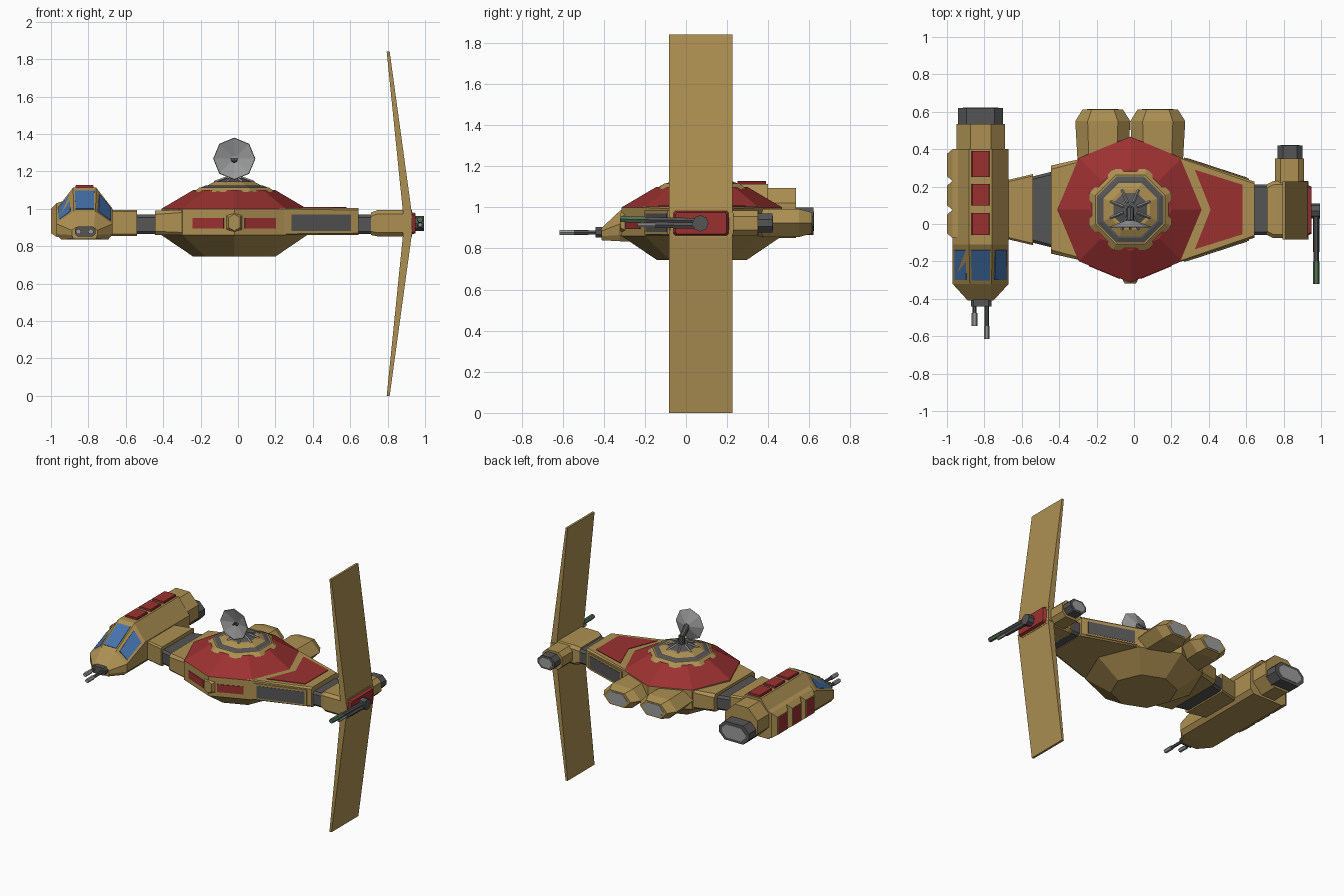
import bpy, bmesh
from math import cos, sin, pi
from mathutils import Vector as V

if "Cube" in bpy.data.objects:
    bpy.data.objects.remove(bpy.data.objects["Cube"])

COLORS = {"tan": (0.42, 0.28, 0.085), "red": (0.33, 0.03, 0.03), "blue": (0.06, 0.17, 0.42),
          "dark": (0.09, 0.09, 0.09), "grey": (0.33, 0.33, 0.33), "green": (0.08, 0.16, 0.09)}
MATS = {}
for key, c in COLORS.items():
    MATS[key] = bpy.data.materials.new(key)
    MATS[key].diffuse_color = (*c, 1)


def loft(name, rings, color):
    """Skin a list of equal-length rings and cap both ends."""
    bm = bmesh.new()
    vs = [[bm.verts.new(p) for p in r] for r in rings]
    n = len(rings[0])
    for a, b in zip(vs, vs[1:]):
        for i in range(n):
            bm.faces.new((a[i], a[(i + 1) % n], b[(i + 1) % n], b[i]))
    bm.faces.new(vs[0])
    bm.faces.new(vs[-1])
    bmesh.ops.recalc_face_normals(bm, faces=bm.faces)
    me = bpy.data.meshes.new(name)
    bm.to_mesh(me)
    bm.free()
    me.materials.append(MATS[color])
    ob = bpy.data.objects.new(name, me)
    bpy.context.collection.objects.link(ob)
    return ob


def octagon(r, z, rot=0.0, n=8):
    return [V((CX + r * cos(rot + 2 * pi * i / n), CY + r * sin(rot + 2 * pi * i / n), z)) for i in range(n)]


def box_ring(axis, pos, c, z0, z1, h, ch):
    """Chamfered rectangle across the x or y axis, centred on c."""
    pts = [(h - ch, z0), (h, z0 + ch), (h, z1 - ch), (h - ch, z1),
           (ch - h, z1), (-h, z1 - ch), (-h, z0 + ch), (ch - h, z0)]
    return [V((pos, c + u, z)) if axis == "x" else V((c + u, pos, z)) for u, z in pts]


def rod(name, p, q, r, color, n=8, r2=None):
    p, q = V(p), V(q)
    rot = (q - p).to_track_quat("Z", "Y")
    ring = [rot @ V((cos(2 * pi * i / n), sin(2 * pi * i / n), 0)) for i in range(n)]
    return loft(name, [[p + r * d for d in ring], [q + (r2 or r) * d for d in ring]], color)


def plate(name, pts, t, color, centre):
    """Thin polygon plate standing t proud of a surface, facing away from centre."""
    pts = [V(p) for p in pts]
    nrm = (pts[1] - pts[0]).cross(pts[2] - pts[0]).normalized()
    if nrm.dot(pts[0] - V(centre)) < 0:
        nrm = -nrm
    return loft(name, [[p - nrm * 0.01 for p in pts], [p + nrm * t for p in pts]], color)


def panel(name, quad, u0, u1, v0, v1, t, color, centre):
    a, b, c, d = [V(p) for p in quad]
    at = lambda u, v: a.lerp(b, u).lerp(d.lerp(c, u), v)
    return plate(name, [at(u0, v0), at(u1, v0), at(u1, v1), at(u0, v1)], t, color, centre)


CX, CY = -0.02, 0.077
MID = (CX, CY, 0.93)

# Saucer hull
loft("hull_underside", [octagon(0.22, 0.745), octagon(0.39, 0.86)], "tan")
loft("hull_band", [octagon(0.39, 0.86), octagon(0.39, 1.0)], "tan")
loft("hull_top", [octagon(0.39, 1.0), octagon(0.22, 1.10)], "red")
low, top = octagon(0.39, 0.86), octagon(0.39, 1.0)
for i, (u0, u1) in ((5, (0.2, 0.8)), (6, (0.2, 0.8))):
    panel("hull_red_strip", (low[i], low[i + 1], top[i + 1], top[i]), u0, u1, 0.25, 0.65, 0.004, "red", MID)
loft("hull_bow_trim", [[V((CX + x * k, y, 0.927 + z * k)) for x, z in
     ((0, .075), (.05, .045), (.05, -.045), (0, -.075), (-.05, -.045), (-.05, .045))]
     for y, k in ((-0.28, 1), (-0.318, 0.6))], "tan")

# Turret rings on the roof
R = pi / 8
for nm, r0, z0, r1, z1, col in (("turret_base", .235, 1.09, .20, 1.115, "tan"), ("turret_dark_ring", .205, 1.11, .165, 1.125, "dark"),
                                ("turret_inner_ring", .165, 1.12, .115, 1.145, "tan"), ("turret_core", .11, 1.14, .04, 1.165, "dark")):
    loft(nm, [octagon(r0, z0, R), octagon(r1, z1, R)], col)
for p, q in zip(octagon(0.115, 1.143, R), octagon(0.04, 1.168, R)):
    rod("turret_rib", p, q, 0.007, "grey", 4)

# Dish antenna
rod("dish_mast", (CX, CY, 1.14), (CX, CY, 1.22), 0.022, "dark")
rod("dish_arm", (CX, CY, 1.21), (CX, 0.01, 1.27), 0.02, "dark")
dish = [[V((CX + r * cos(k * pi / 4), y, 1.268 + r * sin(k * pi / 4))) for k in range(8)]
        for r, y in ((0.02, 0.02), (0.113, -0.015), (0.11, -0.02), (0.015, 0.01))]
loft("dish", dish, "grey")
rod("dish_feed", (CX, 0.01, 1.268), (CX, -0.03, 1.268), 0.006, "dark", 6)

# Twin rear engines
for side in (-1, 1):
    x = CX + 0.147 * side
    def hexa(y, w, h):
        return [V((x + w * a, y, 0.924 + h * b)) for a, b in ((1, 0), (.55, 1), (-.55, 1), (-1, 0), (-.55, -1), (.55, -1))]
    loft("rear_engine", [hexa(0.25, 0.13, 0.068), hexa(0.55, 0.147, 0.068), hexa(0.612, 0.108, 0.052)], "tan")
    loft("rear_engine_glow", [hexa(0.60, 0.085, 0.042), hexa(0.615, 0.085, 0.042)], "grey")

# Left connector to the cabin
loft("left_shoulder", [box_ring("x", -0.2, CY, 0.86, 0.998, 0.29, 0.01), box_ring("x", -0.445, CY, 0.86, 0.99, 0.235, 0.02)], "tan")
loft("left_joint", [box_ring("x", -0.43, CY, 0.865, 0.97, 0.205, 0.015), box_ring("x", -0.55, CY, 0.865, 0.97, 0.175, 0.015)], "dark")
loft("left_collar", [box_ring("x", -0.54, CY, 0.855, 0.995, 0.19, 0.01), box_ring("x", -0.69, CY, 0.855, 0.995, 0.155, 0.01)], "tan")

# Right arm with roof panel and side windows
loft("right_arm", [box_ring("x", 0.2, CY, 0.86, 1.005, 0.295, 0.005), box_ring("x", 0.645, CY, 0.86, 1.005, 0.15, 0.012)], "tan")
plate("arm_roof_panel", [(0.58, 0.21, 1.005), (0.58, -0.055, 1.005), (0.325, -0.135, 1.005),
      (0.41, CY, 1.005), (0.325, 0.29, 1.005)], 0.004, "red", (0.4, CY, 0.9))
for s in (-1, 1):
    a, b = (0.2, CY + s * 0.295), (0.645, CY + s * 0.15)
    quad = ((*a, 0.86), (*b, 0.86), (*b, 1.005), (*a, 1.005))
    panel("arm_window_frame", quad, 0.15, 0.93, 0.06, 0.86, 0.006, "tan", MID)
    panel("arm_window", quad, 0.19, 0.90, 0.14, 0.76, 0.008, "dark", MID)
loft("right_joint", [box_ring("x", 0.63, CY, 0.865, 0.97, 0.135, 0.015), box_ring("x", 0.73, CY, 0.865, 0.97, 0.135, 0.015)], "dark")

# Wing hub, thruster and blades
loft("wing_hub", [box_ring("x", 0.71, CY, 0.86, 0.98, 0.135, 0.02), box_ring("x", 0.745, CY, 0.853, 0.993, 0.153, 0.02),
                  box_ring("x", 0.93, CY, 0.853, 0.993, 0.153, 0.02)], "tan")
loft("hub_red_plate", [box_ring("x", 0.92, CY - .004, 0.86, 0.985, 0.14, 0.01), box_ring("x", 0.95, CY - .004, 0.87, 0.975, 0.125, 0.01)], "red")
loft("hub_thruster", [box_ring("y", y, 0.832, 0.86, 0.985, 0.078, 0.03) for y in (0.2, 0.35)], "tan")
loft("hub_nozzle", [box_ring("y", y, 0.834, 0.877, 0.97, 0.067, 0.03) for y in (0.34, 0.42)], "dark")
loft("hub_nozzle_glow", [box_ring("y", y, 0.834, 0.89, 0.957, 0.052, 0.025) for y in (0.41, 0.423)], "grey")
for s in (-1, 1):
    rings = [[V((x, y, 0.92 + s * h)) for x, y in ((x0, -.083), (x1, -.083), (x1, .227), (x0, .227))]
             for h, x0, x1 in ((0.03, 0.885, 0.933), (0.92, 0.795, 0.811))]
    loft("wing_blade", rings, "tan")

# Side gun on the hub
rod("side_gun_pivot", (0.94, 0.07, 0.922), (0.995, 0.07, 0.922), 0.04, "dark")
for nm, z0, z1, y0, y1, col, r in (("side_gun_upper_barrel", .935, .94, .07, -.2, "dark", .015), ("side_gun_upper_muzzle", .94, .943, -.2, -.32, "green", .017),
                                   ("side_gun_lower_barrel", .91, .915, .07, -.15, "dark", .017), ("side_gun_lower_muzzle", .915, .915, -.15, -.235, "grey", .011)):
    rod(nm, (0.974, y0, z0), (0.974, y1, z1), r, col, 6)

# Cabin
KX = -0.82
def cabin_ring(y, wb, w, wt, z0, z1, z2, z3):
    return [V((KX + u, y, z)) for u, z in ((wb, z0), (w, z1), (w, z2), (wt, z3), (-wt, z3), (-w, z2), (-w, z1), (-wb, z0))]
cab = [cabin_ring(0.40, .125, .15, .062, .835, .865, 1.0, 1.113), cabin_ring(-0.11, .125, .15, .062, .835, .865, 1.0, 1.113),
       cabin_ring(-0.32, .125, .15, .058, .835, .865, .92, .985), cabin_ring(-0.41, .06, .068, .05, .84, .86, .885, .90)]
loft("cabin", cab, "tan")
for i, (u0, u1) in ((2, (.14, .82)), (3, (.08, .92)), (4, (.18, .86))):
    panel("cabin_window", (cab[1][i], cab[1][i + 1], cab[2][i + 1], cab[2][i]), u0, u1, 0.14, 0.9, 0.004, "blue", (KX, -0.1, 0.9))
for y0, y1 in ((0.25, 0.39), (0.10, 0.215), (-0.06, 0.06)):
    loft("cabin_roof_panel", [box_ring("y", y, KX, 1.10, 1.128, 0.048, 0.004) for y in (y0, y1)], "red")

# Armour slabs on the cabin's outer side
for y0, y1 in ((0.23, 0.40), (0.075, 0.23), (-0.075, 0.075)):
    slab = [[V((x, y, z)) for y, z in ((y0 + i, b), (y1 - i, b), (y1 - i, t), (y0 + i, t))]
            for x, i, b, t in ((-0.94, 0, 0.85, 1.04), (-0.97, 0, 0.85, 1.03), (-1.0, 0.025, 0.87, 1.0))]
    loft("cabin_side_armour", slab, "tan")
    panel("cabin_side_panel", slab[2], 0.08, 0.92, 0.05, 0.95, 0.0, "red", (KX, 0.2, 0.93)).location.x = -0.001

# Cabin rear thruster
loft("cabin_tail", [box_ring("y", y, KX, 0.85, 1.095, 0.13, 0.075) for y in (0.39, 0.535)], "tan")
loft("cabin_nozzle", [box_ring("y", y, KX, 0.865, 1.0, 0.12, 0.045) for y in (0.52, 0.62)], "dark")
loft("cabin_nozzle_glow", [box_ring("y", y, KX, 0.885, 0.98, 0.095, 0.035) for y in (0.61, 0.623)], "grey")

# Nose guns
loft("nose_gun_mount", [box_ring("y", y, KX + .003, 0.853, 0.905, 0.055, 0.015) for y in (-0.39, -0.44)], "dark")
for x, y in ((-0.853, -0.545), (-0.787, -0.615)):
    rod("nose_gun_barrel", (x, -0.43, 0.878), (x, y + 0.06, 0.878), 0.011, "dark", 6)
    rod("nose_gun_muzzle", (x, y + 0.07, 0.878), (x, y, 0.878), 0.015, "grey", 6)

for m in bpy.data.materials:
    if m.users and not m.is_grease_pencil:
        m.use_nodes = True
        m.node_tree.nodes["Principled BSDF"].inputs["Base Color"].default_value = m.diffuse_color
